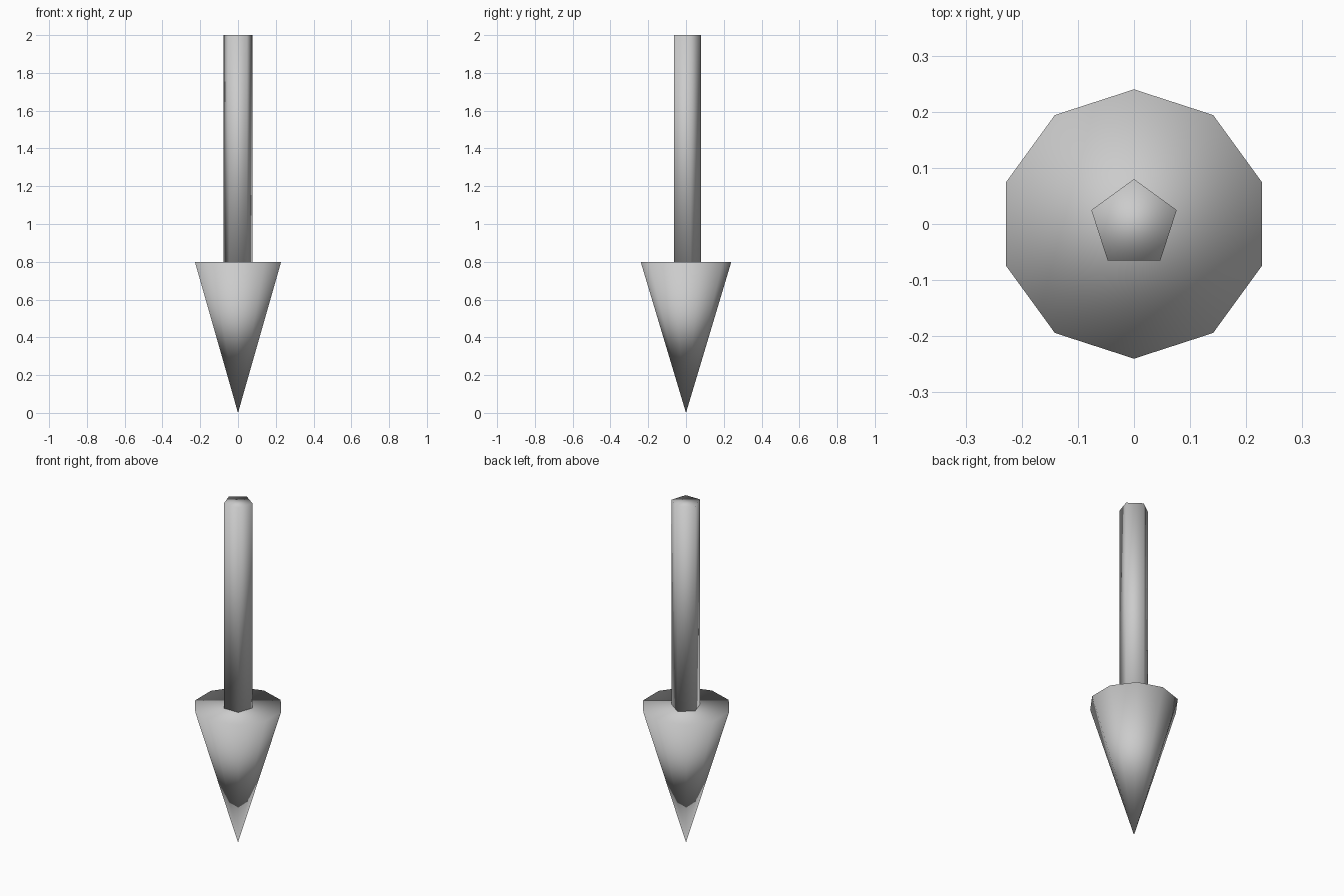
import bpy
import math

if "Cube" in bpy.data.objects:
    bpy.data.objects.remove(bpy.data.objects["Cube"])


def smooth_part(name, sides, bottom_radius, top_radius, depth, z_centre, flip=False):
    bpy.ops.mesh.primitive_cone_add(
        vertices=sides, radius1=bottom_radius, radius2=top_radius, depth=depth,
        location=(0, 0, z_centre), rotation=(math.pi if flip else 0, 0, 0))
    obj = bpy.context.object
    obj.name = name
    bpy.ops.object.shade_smooth()
    return obj


# Ten-sided head, pointing down to the ground
smooth_part("arrow_head", 10, 0.24, 0.0, 0.8, 0.4, flip=True)

# Five-sided shaft standing on the head's flat cap
smooth_part("arrow_shaft", 5, 0.08, 0.08, 1.2, 1.4)
